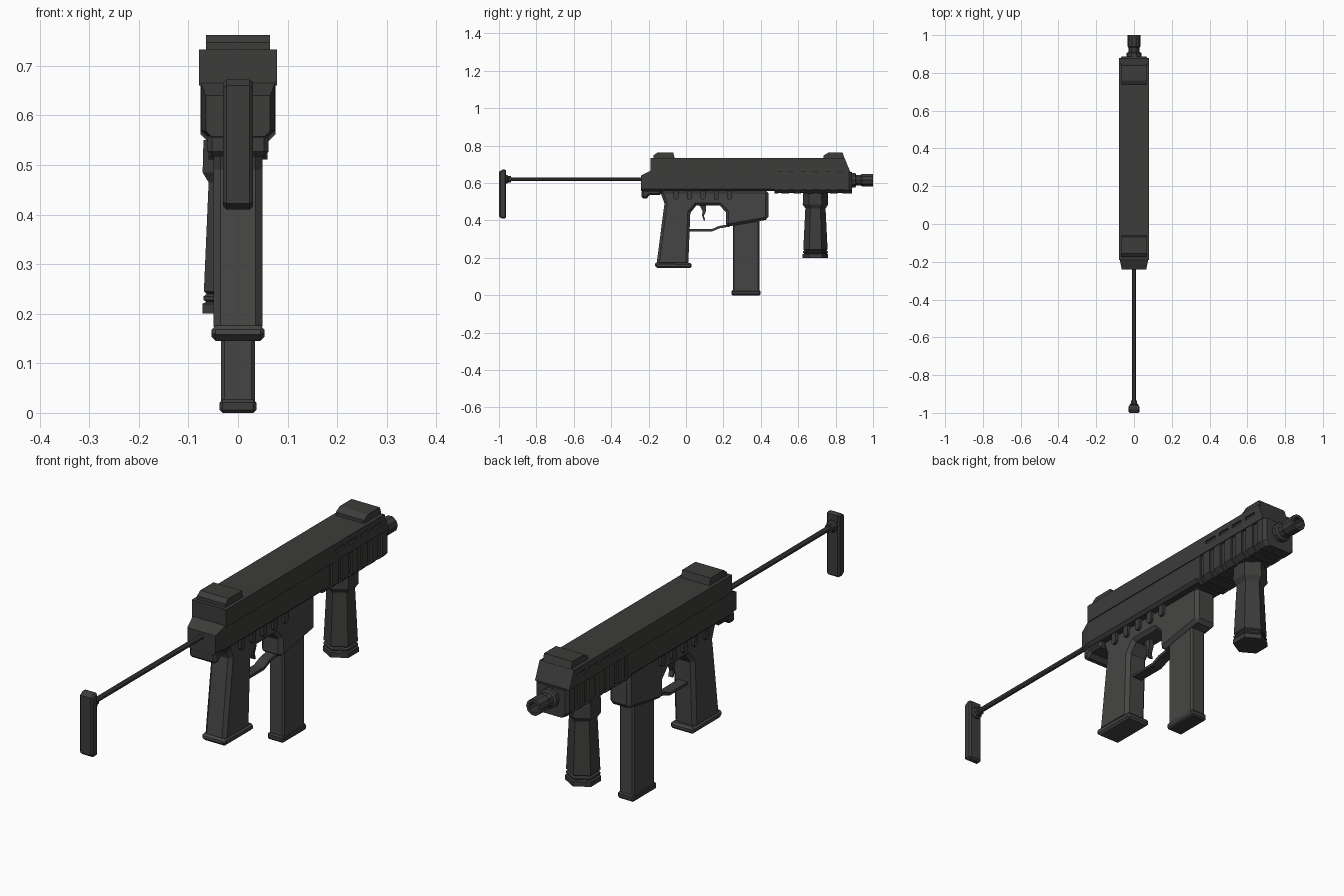
import bpy, bmesh, math
from mathutils import Vector

if "Cube" in bpy.data.objects:
    bpy.data.objects.remove(bpy.data.objects["Cube"])

def material(name, v):
    m = bpy.data.materials.new(name)
    m.diffuse_color = (v, v, v * 0.97, 1)
    m.use_nodes = True
    m.node_tree.nodes["Principled BSDF"].inputs["Base Color"].default_value = m.diffuse_color
    return m

DARK, FRAME = material("dark_metal", 0.045), material("frame_grey", 0.06)

def finish(name, bm, mat=DARK, bevel=0):
    bmesh.ops.recalc_face_normals(bm, faces=bm.faces)
    me = bpy.data.meshes.new(name)
    bm.to_mesh(me)
    bm.free()
    me.materials.append(mat)
    ob = bpy.data.objects.new(name, me)
    bpy.context.collection.objects.link(ob)
    if bevel:
        b = ob.modifiers.new("bevel", 'BEVEL')
        b.width, b.segments, b.limit_method = bevel, 1, 'ANGLE'
        b.angle_limit = math.radians(60)
    return ob

def loft(name, rings, mat=DARK, bevel=0):
    """Skin a list of equal-length point rings and cap both ends."""
    bm = bmesh.new()
    rows = [[bm.verts.new(p) for p in r] for r in rings]
    n = len(rows[0])
    for a, b in zip(rows, rows[1:]):
        for i in range(n):
            j = (i + 1) % n
            bm.faces.new((a[i], a[j], b[j], b[i]))
    bm.faces.new(rows[0])
    bm.faces.new(rows[-1])
    return finish(name, bm, mat, bevel)

def side(name, pts, w, mat=DARK, bevel=0):
    """Side profile (y, z) extruded to half width w."""
    return loft(name, [[(x, y, z) for y, z in pts] for x in (-w, w)], mat, bevel)

def section(name, half, y0, y1, mat=DARK, bevel=0):
    """Mirrored cross-section (x, z) extruded along y."""
    pts = half + [(-x, z) for x, z in reversed(half)]
    return loft(name, [[(x, y, z) for x, z in pts] for y in (y0, y1)], mat, bevel)

def box(name, w, y0, y1, z0, z1, mat=DARK, bevel=0):
    return side(name, [(y0, z0), (y1, z0), (y1, z1), (y0, z1)], w, mat, bevel)

def turned(name, prof, sides, z, twist=0):
    """Lathe along y from (y, radius) pairs."""
    ang = [2 * math.pi * i / sides + twist for i in range(sides)]
    return loft(name, [[(r * math.cos(a), y, z + r * math.sin(a)) for a in ang]
                       for y, r in prof])

# Upper cover with slots along the front sides
cover = side("upper_cover", [(-.19, .66), (.878, .66), (.848, .733), (-.19, .733)], .079)
bm = bmesh.new()
for i in range(4):
    y = .53 + .08 * i
    for s in (-1, 1):
        r = bmesh.ops.create_cube(bm, size=1)
        for v in r["verts"]:
            v.co = Vector((v.co.x * .016 + s * .079, v.co.y * .056 + y + .028, v.co.z * .014 + .702))
cutter = finish("slot_cutter", bm)
cutter.hide_render = True
cutter.hide_viewport = True
cut = cover.modifiers.new("slots", 'BOOLEAN')
cut.object, cut.solver = cutter, 'EXACT'

# Receiver body with tapered rear end
def rear_ring(y, w, top, low, c):
    return [(w, y, top), (w, y, low + c), (w - c, y, low),
            (c - w, y, low), (-w, y, low + c), (-w, y, top)]
loft("receiver", [rear_ring(-.24, .065, .64, .557, .012),
                  rear_ring(-.19, .075, .665, .557, .012),
                  rear_ring(.48, .075, .665, .557, .012)])
side("rear_lug", [(-.237, .565), (-.237, .517), (-.21, .517), (-.195, .535),
                  (-.14, .535), (-.12, .565)], .062, bevel=.01)

# Ribbed handguard
section("handguard_core", [(.068, .662), (.068, .565), (.05, .547)], .475, .88)
shell = [(.076, .66), (.076, .562), (.057, .543)]
section("handguard_rear_band", shell, .472, .492)
section("handguard_front_band", shell, .838, .872)
loft("handguard_nose", [[(x * k, y, z) for x, z in shell + [(-a, b) for a, b in reversed(shell)]]
                        for y, k in ((.872, 1), (.887, .85))])
for i in range(5):
    y = .51 + .065 * i
    section(f"handguard_rib_{i}", shell, y, y + .04)

# Sights
side("rear_sight", [(-.175, .73), (-.06, .73), (-.068, .762), (-.155, .762), (-.175, .747)], .065)
side("front_sight", [(.735, .73), (.848, .73), (.838, .762), (.76, .762), (.735, .747)], .065)

# Barrel with hollow muzzle
turned("barrel", [(.87, .04), (.905, .04), (.91, .03), (.935, .03), (.94, .034),
                  (1.0, .034), (1.0, .022), (.93, .022)], 10, .615)

# Lower frame, grip and its base
side("lower_frame", [(-.14, .56), (-.115, .49), (-.122, .44), (-.158, .16), (.012, .16), (.023, .44),
                     (.055, .48), (.18, .48), (.213, .445), (.213, .367), (.25, .372),
                     (.44, .405), (.44, .56)], .049, FRAME, .014)
side("grip_base", [(-.167, .158), (-.152, .145), (.03, .145), (.03, .172), (-.165, .176)],
     .053, FRAME, .008)
for i in range(5):
    y = -.066 + .0715 * i
    side(f"frame_lug_{i}", [(y, .565), (y, .518), (y + .007, .511), (y + .019, .511),
                            (y + .026, .518), (y + .026, .565)], .06)

# Trigger and guard
side("trigger", [(.07, .485), (.108, .485), (.107, .45), (.096, .425), (.103, .4),
                 (.095, .4), (.086, .425), (.088, .452)], .01)
side("trigger_guard", [(.01, .342), (.14, .342), (.18, .358), (.235, .367), (.235, .38),
                       (.175, .37), (.137, .353), (.01, .353)], .022)

# Magazine
box("magazine", .034, .25, .392, .01, .42, FRAME, .007)
box("magazine_base", .037, .243, .398, 0, .027, DARK, .006)

# Hexagonal foregrip
prof = [(.55, .066), (.485, .068), (.465, .054), (.245, .065), (.24, .058), (.235, .066),
        (.228, .066), (.224, .06), (.22, .068), (.2, .068)]
loft("foregrip", [[(-.0125 + r * math.sin(a), .692 + r * math.cos(a), z)
                   for a in [math.pi / 3 * i for i in range(6)]] for z, r in prof])

# Extended stock: rod, collar and butt pad
turned("stock_rod", [(-.97, .011), (-.22, .011)], 8, .62, math.pi / 8)
turned("stock_collar", [(-.97, .025), (-.955, .025), (-.95, .018), (-.935, .018)], 8, .62, math.pi / 8)
side("butt_pad", [(-1, .422), (-.985, .41), (-.962, .41), (-.962, .668), (-.975, .676), (-1, .66)],
     .03, DARK, .007)
